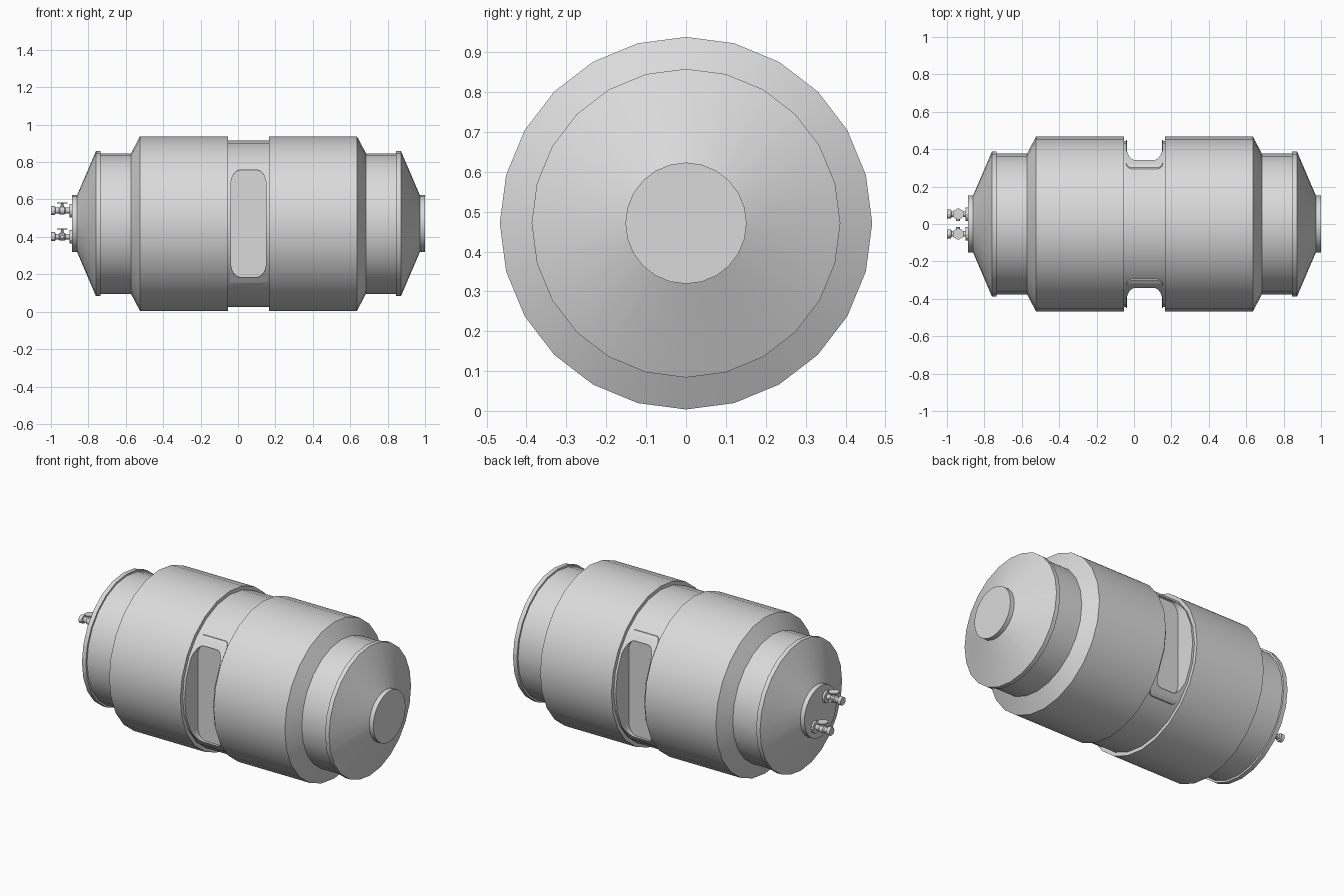
import bpy, bmesh, math
from mathutils import Matrix, Vector

cube = bpy.data.objects.get("Cube")
if cube:
    bpy.data.objects.remove(cube, do_unlink=True)

MID = Vector((0.056, 0, 0.471))   # centre of the tank
SIDES = 24

grey = bpy.data.materials.new("light grey metal")
grey.use_nodes = True
COLOUR = (0.7, 0.7, 0.7, 1)
grey.diffuse_color = COLOUR
grey.node_tree.nodes["Principled BSDF"].inputs["Base Color"].default_value = COLOUR


def make(name, bm):
    bmesh.ops.recalc_face_normals(bm, faces=bm.faces)
    mesh = bpy.data.meshes.new(name)
    bm.to_mesh(mesh)
    bm.free()
    mesh.materials.append(grey)
    ob = bpy.data.objects.new(name, mesh)
    bpy.context.collection.objects.link(ob)
    return ob


def select(ob):
    bpy.ops.object.select_all(action='DESELECT')
    ob.select_set(True)
    bpy.context.view_layer.objects.active = ob


def smooth(ob):
    select(ob)
    bpy.ops.object.shade_smooth_by_angle(angle=math.radians(25))


def lathe(bm, profile, centre, axis='X', sides=SIDES, closed=False):
    """Revolve (position, radius) points about an axis through centre."""
    rings = []
    for t, r in profile:
        ring = []
        for i in range(sides):
            a = math.tau * i / sides
            u, v = r * math.sin(a), r * math.cos(a)
            p = (t, u, v) if axis == 'X' else (u, t, v) if axis == 'Y' else (u, v, t)
            ring.append(bm.verts.new(Vector(p) + centre))
        rings.append(ring)
    pairs = list(zip(rings, rings[1:]))
    if closed:
        pairs.append((rings[-1], rings[0]))
    else:
        bm.faces.new(rings[0])
        bm.faces.new(rings[-1])
    for a, b in pairs:
        for i in range(sides):
            j = (i + 1) % sides
            bm.faces.new((a[i], a[j], b[j], b[i]))


def rounded_prisms(name, half_w, half_h, rx, rz, depth):
    """Rounded blocks on the front and back, from depth outwards."""
    bm = bmesh.new()
    for side in (-1, 1):
        verts = []
        for k, (sx, sz) in enumerate(((1, 1), (-1, 1), (-1, -1), (1, -1))):
            for n in range(7):
                a = math.pi / 2 * (k + n / 6)
                x = sx * (half_w - rx) + rx * math.cos(a)
                z = sz * (half_h - rz) + rz * math.sin(a)
                verts.append(bm.verts.new(MID + Vector((x, side * depth, z))))
        face = bm.faces.new(verts)
        out = bmesh.ops.extrude_face_region(bm, geom=[face])
        moved = [g for g in out['geom'] if isinstance(g, bmesh.types.BMVert)]
        bmesh.ops.translate(bm, verts=moved, vec=(0, side * 0.4, 0))
    ob = make(name, bm)
    ob.hide_render = True
    return ob


def boolean(ob, cutter, operation):
    mod = ob.modifiers.new("cut", 'BOOLEAN')
    mod.operation = operation
    mod.solver = 'EXACT'
    mod.object = cutter
    select(ob)
    bpy.ops.object.modifier_apply(modifier=mod.name)


# Tank shell: half profile mirrored about the middle groove
half = [(0.11, 0.445), (0.11, 0.467), (0.58, 0.467), (0.628, 0.376),
        (0.79, 0.376), (0.79, 0.387), (0.816, 0.387), (0.917, 0.15),
        (0.917, 0.152), (0.944, 0.152)]
bm = bmesh.new()
lathe(bm, [(-t, r) for t, r in reversed(half)] + half, MID)
tank = make("tank_shell", bm)

# Raised frames around the two recesses
bm = bmesh.new()
lathe(bm, [(-0.105, 0.43), (-0.105, 0.449), (0.105, 0.449), (0.105, 0.43)],
      MID, closed=True)
frame = make("recess_frames", bm)

# Recesses cut into the groove, front and back
outline = rounded_prisms("frame_outline", 0.098, 0.33, 0.03, 0.025, 0.2)
recess = rounded_prisms("recess_cutter", 0.094, 0.287, 0.05, 0.08, 0.325)
boolean(frame, outline, 'INTERSECT')
boolean(frame, recess, 'DIFFERENCE')
boolean(tank, recess, 'DIFFERENCE')
for cutter in (outline, recess):
    bpy.data.objects.remove(cutter, do_unlink=True)
smooth(tank)
smooth(frame)

# Two outlet valves on the right end
for name, side in (("upper_valve", 1), ("lower_valve", -1)):
    c = Vector((-0.94, -0.053 * side, MID.z + 0.07 * side))
    bm = bmesh.new()
    # Pipe with flanges and a swollen middle
    lathe(bm, [(-0.06, 0.024), (-0.038, 0.024), (-0.036, 0.015), (-0.018, 0.015),
               (-0.012, 0.021), (0.012, 0.021), (0.018, 0.015), (0.04, 0.015),
               (0.04, 0.036), (0.06, 0.036)], c, sides=12)
    # Stem and six-sided handwheel
    lathe(bm, [(0.01, 0.014), (0.034, 0.006), (0.038, 0.006)], c, 'Z', 8)
    lathe(bm, [(0.038, 0.032), (0.043, 0.032)], c, 'Z', 6)
    # Side plug facing the other valve
    lathe(bm, [(0, 0.011), (0.036 * side, 0.011)], c, 'Y', 8)
    smooth(make(name, bm))
